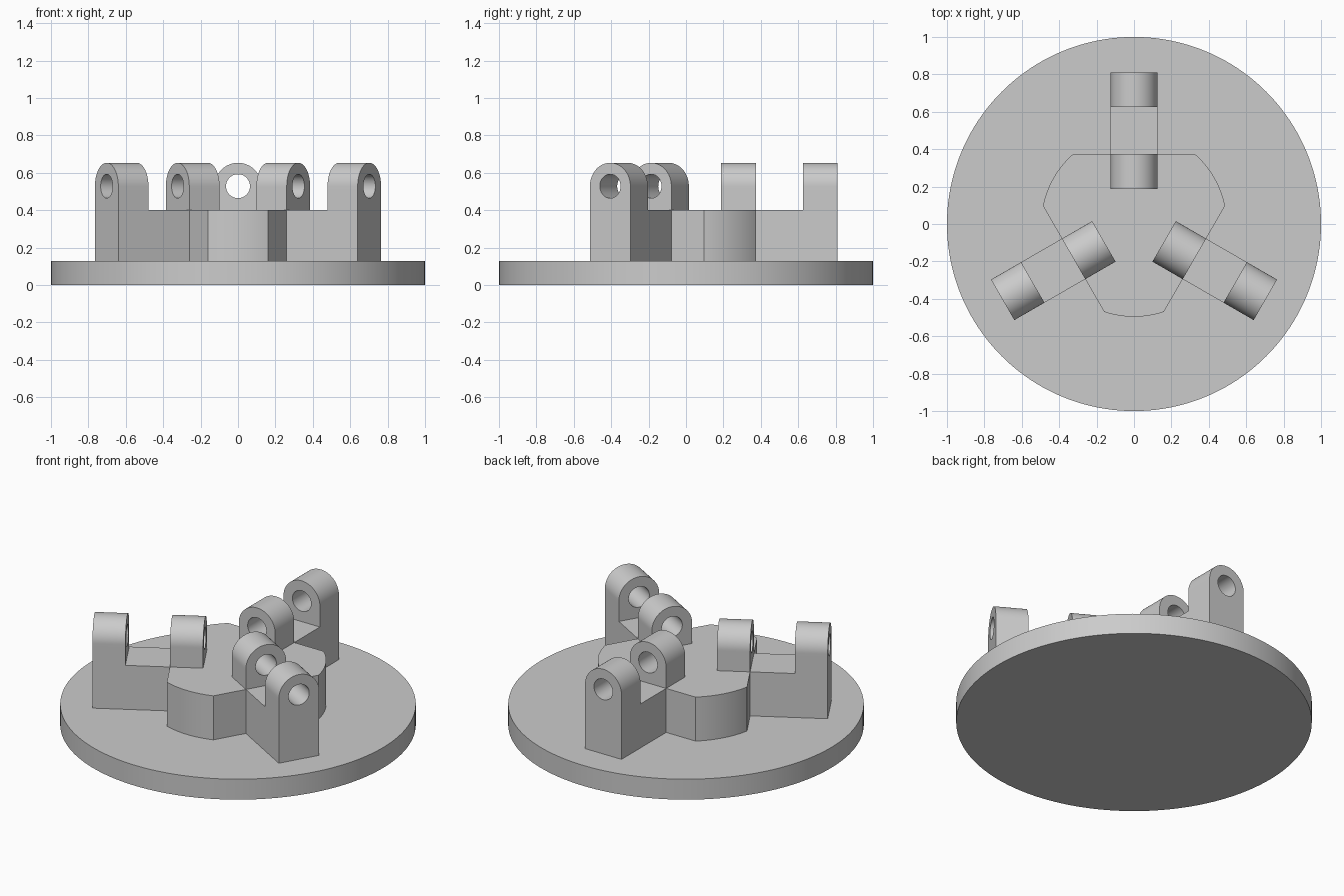
import bpy, bmesh
from math import sin, cos, tau, radians, acos, degrees
from mathutils import Matrix

if "Cube" in bpy.data.objects:
    bpy.data.objects.remove(bpy.data.objects["Cube"])

BASE_TOP, DECK, AXIS = 0.127, 0.40, 0.528
HALF, BORE = 0.125, 0.064
FLAT, HUB_R = 0.373, 0.496
OUTER, OUTER_IN, INNER = 0.811, 0.625, 0.186

grey = bpy.data.materials.new("plain_grey")
grey.use_nodes = True
colour = (0.6, 0.6, 0.6, 1)
grey.diffuse_color = colour
grey.node_tree.nodes["Principled BSDF"].inputs["Base Color"].default_value = colour


def finish(bm, name):
    """Turn a bmesh into a mesh with smooth curves and crisp edges."""
    bmesh.ops.recalc_face_normals(bm, faces=bm.faces)
    mesh = bpy.data.meshes.new(name)
    bm.to_mesh(mesh)
    bm.free()
    mesh.shade_smooth()
    mesh.set_sharp_from_angle(angle=radians(30))
    mesh.materials.append(grey)
    return mesh


def place(mesh, name, turn=0):
    ob = bpy.data.objects.new(name, mesh)
    ob.rotation_euler.z = radians(turn)
    bpy.context.collection.objects.link(ob)


def prism(name, outline, z0, z1):
    """Extrude a plan outline upwards."""
    bm = bmesh.new()
    face = bm.faces.new([bm.verts.new((x, y, z0)) for x, y in outline])
    top = bmesh.ops.extrude_face_region(bm, geom=[face], use_keep_orig=True)["geom"]
    bmesh.ops.translate(bm, vec=(0, 0, z1 - z0),
                        verts=[v for v in top if isinstance(v, bmesh.types.BMVert)])
    return finish(bm, name)


def lug(name, y0, y1, z0, n=16):
    """Round-topped block with a bore along y, swept as a closed ring."""
    drop = z0 - AXIS
    arc = [(cos(tau * i / (6 * n)), sin(tau * i / (6 * n))) for i in range(3 * n)]
    shell = [(HALF * c, HALF * s) for c, s in arc]
    shell += [(-HALF, drop * i / n) for i in range(n)]
    shell += [(HALF * (2 * i / n - 1), drop) for i in range(n)]
    shell += [(HALF, drop * (1 - i / n)) for i in range(n)]
    hole = [(BORE * c, BORE * s) for c, s in arc]
    hole += [(-x, -z) for x, z in hole]
    bm = bmesh.new()
    rings = [[bm.verts.new((x, y, AXIS + z)) for x, z in pts]
             for pts, y in ((shell, y0), (hole, y0), (hole, y1), (shell, y1))]
    for k in range(4):
        a, b = rings[k], rings[(k + 1) % 4]
        for i in range(len(a)):
            bm.faces.new((a[i - 1], a[i], b[i], b[i - 1]))
    return finish(bm, name)


# Round base plate
circle = [(cos(tau * i / 160), sin(tau * i / 160)) for i in range(160)]
place(prism("base_plate", circle, 0, BASE_TOP), "base_plate")

# Central hub: a disc with three flats, one per arm
sweep = 60 - degrees(acos(FLAT / HUB_R))
hub = []
for middle in (30, 150, 270):
    for i in range(17):
        a = radians(middle + sweep * (i / 8 - 1))
        hub.append((HUB_R * cos(a), HUB_R * sin(a)))
place(prism("hub", hub, BASE_TOP, DECK), "hub")

# Three arms, each with an inner and an outer bored lug
bar = [(-HALF, FLAT), (HALF, FLAT), (HALF, OUTER_IN), (-HALF, OUTER_IN)]
parts = {
    "arm": prism("arm", bar, BASE_TOP, DECK),
    "inner_lug": lug("inner_lug", INNER, FLAT, DECK),
    "outer_lug": lug("outer_lug", OUTER_IN, OUTER, BASE_TOP),
}
for side, turn in (("back", 0), ("right", 120), ("left", 240)):
    for part, mesh in parts.items():
        place(mesh, f"{side}_{part}", turn)
